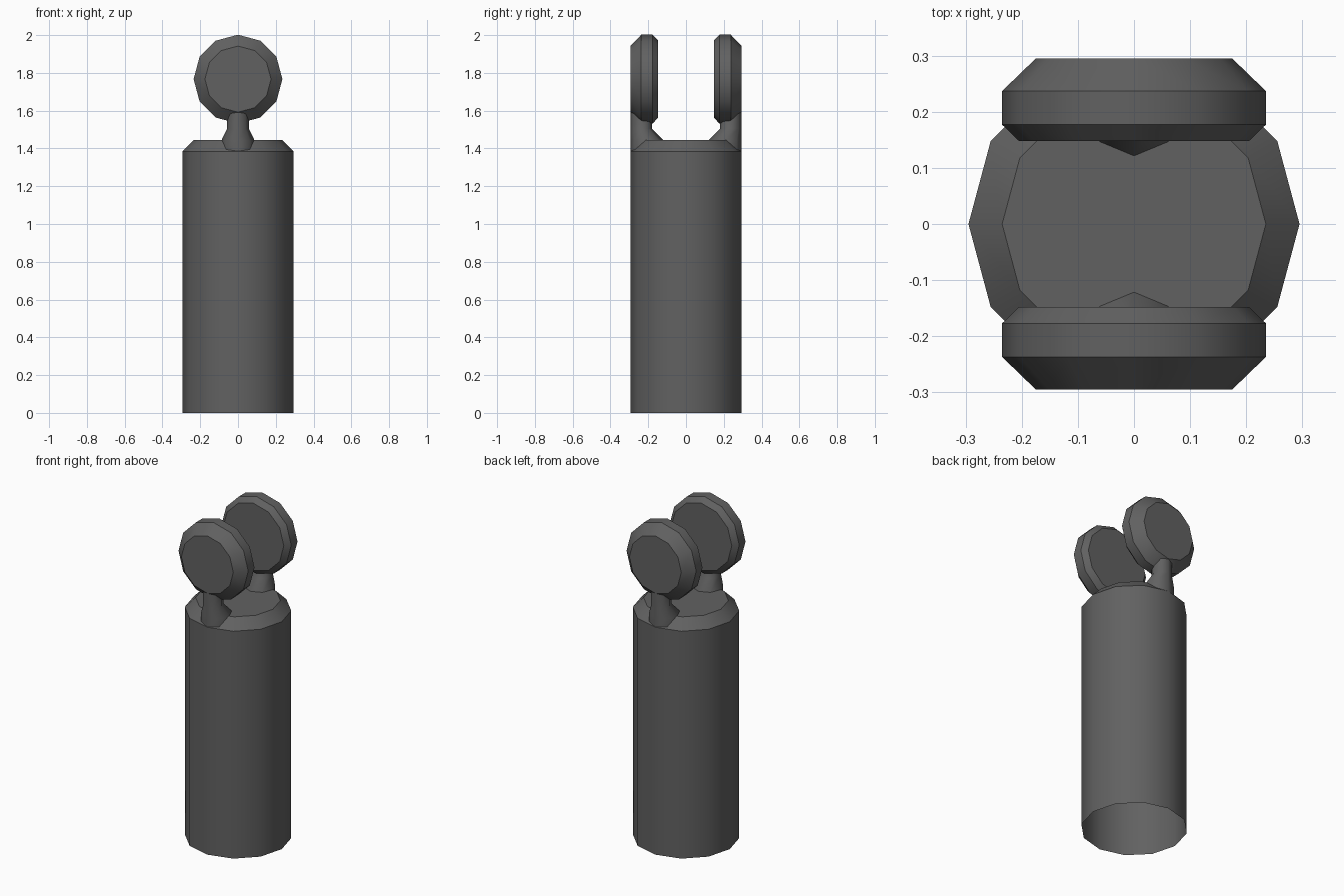
import bpy, bmesh, math
from mathutils import Vector

if "Cube" in bpy.data.objects:
    bpy.data.objects.remove(bpy.data.objects["Cube"])

grey = bpy.data.materials.new("dark grey")
grey.diffuse_color = (0.12, 0.12, 0.12, 1)
grey.use_nodes = True
grey.node_tree.nodes["Principled BSDF"].inputs["Base Color"].default_value = grey.diffuse_color


def loft(name, rings, sides, axis, cap_start=True, angle=40):
    """Stack of regular rings (centre, radius) running along 'Y' or 'Z'."""
    bm = bmesh.new()
    loops = []
    for centre, r in rings:
        loop = []
        for i in range(sides):
            a = 2 * math.pi * i / sides
            u, v = r * math.cos(a), r * math.sin(a)
            off = Vector((u, v, 0)) if axis == 'Z' else Vector((u, 0, v))
            loop.append(bm.verts.new(Vector(centre) + off))
        loops.append(loop)
    for a, b in zip(loops, loops[1:]):
        for i in range(sides):
            j = (i + 1) % sides
            bm.faces.new((a[i], a[j], b[j], b[i]))
    bm.faces.new(loops[-1])
    if cap_start:
        bm.faces.new(loops[0][::-1])
    bmesh.ops.recalc_face_normals(bm, faces=bm.faces[:])
    mesh = bpy.data.meshes.new(name)
    bm.to_mesh(mesh)
    bm.free()
    mesh.materials.append(grey)
    ob = bpy.data.objects.new(name, mesh)
    bpy.context.collection.objects.link(ob)
    bpy.ops.object.select_all(action='DESELECT')
    ob.select_set(True)
    bpy.context.view_layer.objects.active = ob
    bpy.ops.object.shade_smooth_by_angle(angle=math.radians(angle))
    return ob


# Post body: bevelled top, open underneath
loft("post_body", [((0, 0, 0), 0.295), ((0, 0, 1.385), 0.295),
                   ((0, 0, 1.445), 0.235)], 12, 'Z', cap_start=False)

for side, s in (("front", -1), ("back", 1)):
    # Lamp disc, wide bevel outside and narrow bevel inside
    loft(side + "_lamp", [((0, s * y, 1.767), r) for y, r in
                          ((0.148, 0.205), (0.177, 0.235),
                           (0.237, 0.235), (0.295, 0.175))], 12, 'Y')
    # Neck: flush on the outer side, flared towards the middle
    loft(side + "_neck", [((0, s * (0.2945 - r), z), r) for z, r in
                          ((1.385, 0.088), (1.442, 0.088),
                           (1.505, 0.057), (1.61, 0.057))], 8, 'Z', angle=46)
